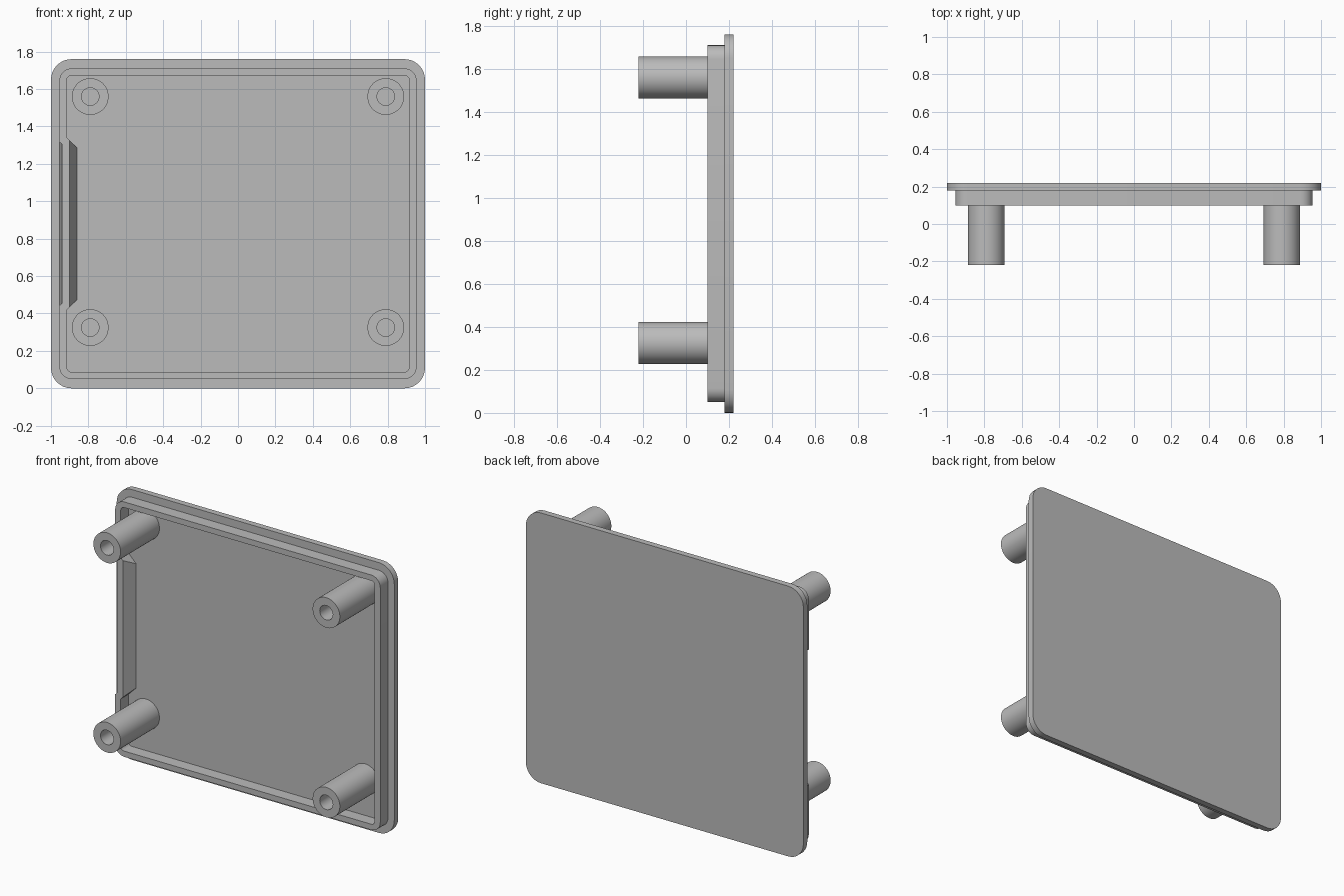
import bpy
import bmesh
import math

cube = bpy.data.objects.get("Cube")
if cube:
    bpy.data.objects.remove(cube, do_unlink=True)

# Single plain grey plastic
grey = bpy.data.materials.new("grey plastic")
grey.use_nodes = True
COLOUR = (0.5, 0.5, 0.5, 1)
grey.diffuse_color = COLOUR
grey.node_tree.nodes["Principled BSDF"].inputs["Base Color"].default_value = COLOUR

MID_Z = 0.88
BACK, SEAT, RIM, POST_END = 0.22, 0.18, 0.10, -0.22


def outline(half_w, half_h, radius, dent=None, steps=8):
    """Rounded rectangle in x and z; dent = (half length, depth) on the -x side."""
    pts = []
    for k, (sx, sz) in enumerate([(1, 1), (-1, 1), (-1, -1), (1, -1)]):
        for i in range(steps + 1):
            a = math.pi / 2 * (k + i / steps)
            pts.append((sx * (half_w - radius) + radius * math.cos(a),
                        MID_Z + sz * (half_h - radius) + radius * math.sin(a)))
        if k == 1 and dent:
            length, depth = dent
            pts += [(-half_w, MID_Z + length), (depth - half_w, MID_Z + length - depth),
                    (depth - half_w, MID_Z - length + depth), (-half_w, MID_Z - length)]
    return pts


def circle(x, z, radius, steps=48):
    return [(x + radius * math.cos(2 * math.pi * i / steps),
             z + radius * math.sin(2 * math.pi * i / steps)) for i in range(steps)]


def loft(name, loops, closed):
    """Skin (outline, y) loops in order; join last to first, or cap both ends."""
    bm = bmesh.new()
    rings = [[bm.verts.new((x, y, z)) for x, z in pts] for pts, y in loops]
    pairs = list(zip(rings, rings[1:]))
    if closed:
        pairs.append((rings[-1], rings[0]))
    else:
        bm.faces.new(rings[0])
        bm.faces.new(rings[-1])
    for a, b in pairs:
        n = len(a)
        for i in range(n):
            j = (i + 1) % n
            bm.faces.new((a[i], a[j], b[j], b[i]))
    bmesh.ops.recalc_face_normals(bm, faces=bm.faces)
    mesh = bpy.data.meshes.new(name)
    bm.to_mesh(mesh)
    bm.free()
    mesh.materials.append(grey)
    obj = bpy.data.objects.new(name, mesh)
    bpy.context.collection.objects.link(obj)
    bpy.ops.object.select_all(action='DESELECT')
    obj.select_set(True)
    bpy.context.view_layer.objects.active = obj
    bpy.ops.object.shade_smooth_by_angle(angle=math.radians(30))
    return obj


# Flat cover plate
plate = outline(1, MID_Z, 0.11)
loft("cover_plate", [(plate, SEAT), (plate, BACK)], False)

# Raised lip with a slanted finger catch along its -x side
loft("lip", [
    (outline(0.955, 0.83, 0.065, (0.44, 0)), SEAT),
    (outline(0.955, 0.83, 0.065, (0.44, 0.015)), RIM),
    (outline(0.915, 0.793, 0.025, (0.46, 0.015)), RIM),
    (outline(0.915, 0.793, 0.025, (0.46, 0.055)), SEAT),
], True)

# Four hollow screw posts
for side, x in (("right", -0.79), ("left", 0.79)):
    for level, z in (("lower", 0.325), ("upper", 1.56)):
        outer, bore = circle(x, z, 0.098), circle(x, z, 0.047)
        loft(f"{level}_{side}_post",
             [(outer, SEAT), (outer, POST_END), (bore, POST_END), (bore, SEAT)], True)
